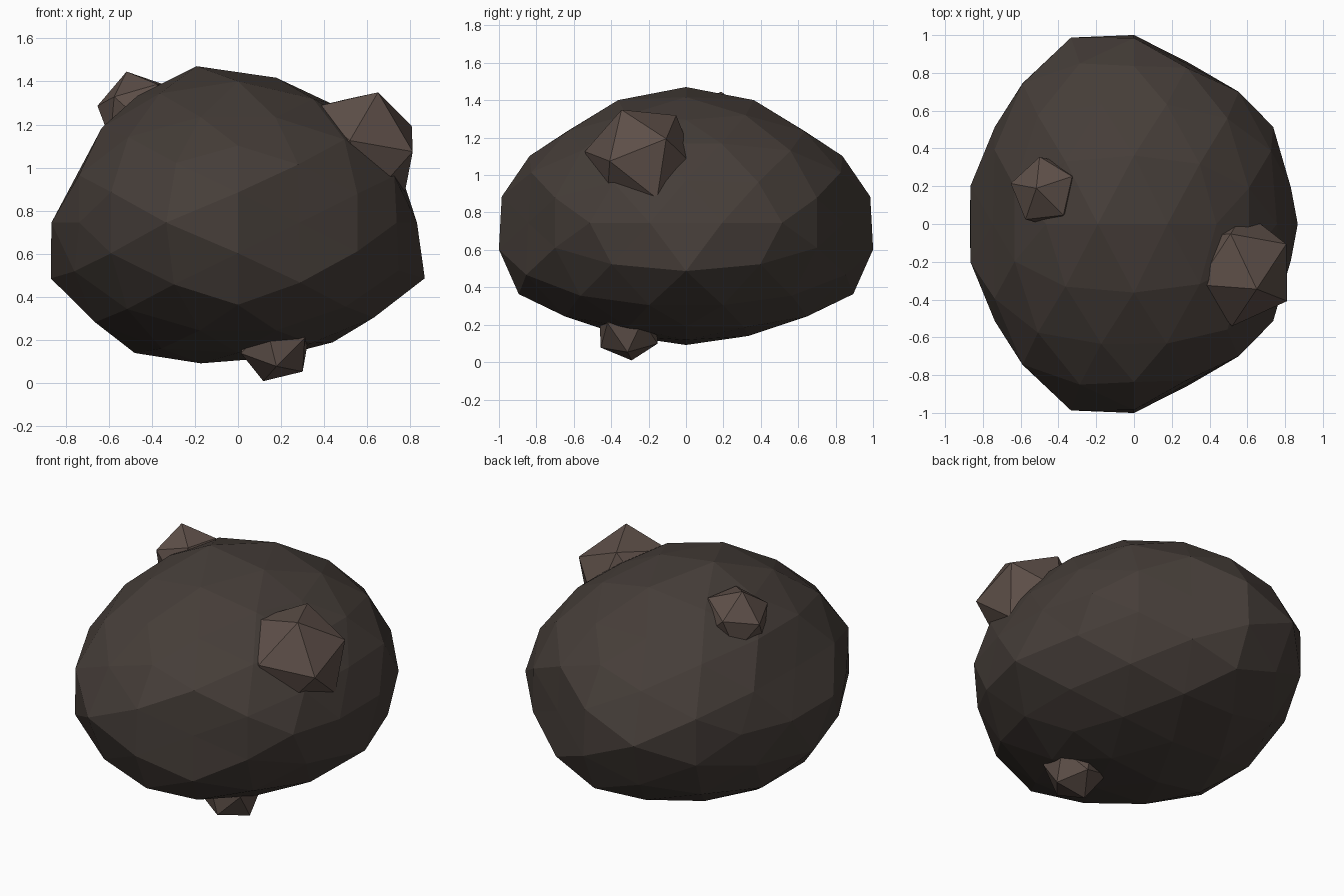
import bpy, bmesh
from mathutils import Vector, Matrix

if "Cube" in bpy.data.objects:
    bpy.data.objects.remove(bpy.data.objects["Cube"])


def material(name, color):
    m = bpy.data.materials.new(name)
    m.diffuse_color = color
    m.use_nodes = True
    m.node_tree.nodes["Principled BSDF"].inputs["Base Color"].default_value = m.diffuse_color
    return m


dark = material("dark_rock", (0.06, 0.047, 0.04, 1))
light = material("light_rock", (0.11, 0.078, 0.065, 1))


def finish(name, bm, mat):
    bmesh.ops.recalc_face_normals(bm, faces=bm.faces)
    me = bpy.data.meshes.new(name)
    bm.to_mesh(me)
    bm.free()
    me.materials.append(mat)
    ob = bpy.data.objects.new(name, me)
    bpy.context.collection.objects.link(ob)
    return ob


# Lumpiness of the boulder: direction (x, |y|, z) and radius there
LUMPS = [
    (.2, 0, .98, .88), (-.2, 0, .98, .95), (-.2, 0, -.98, .855), (.2, 0, -.98, .82),
    (.53, 0, .85, .83), (-.53, 0, .85, .887), (.53, 0, -.85, .837), (-.53, 0, -.85, .912),
    (.93, 0, -.36, .928), (-.93, 0, -.36, .93), (.93, 0, .36, .81), (-.93, 0, .36, .80),
    (-.98, .2, 0, .884), (.98, .2, 0, .848), (.85, .53, 0, .866), (-.85, .53, 0, .866),
    (.65, .73, 0, .848), (-.65, .73, 0, .907), (.36, .93, 0, .80), (-.36, .93, 0, .935),
    (0, .98, -.2, .904), (0, .98, .2, .89), (0, .85, -.53, .93), (-.33, .855, .4, .88),
    (0, .65, .73, .855), (0, .36, .93, .90), (0, .65, -.73, .875), (0, .36, -.93, .83),
]


def radius(d):
    p = Vector((d.x, abs(d.y), d.z))
    total = weight = 0.0
    for x, y, z, r in LUMPS:
        w = 1 / ((p - Vector((x, y, z))).length_squared + 1e-3) ** 2
        total += w * r
        weight += w
    return total / weight


# Boulder: icosahedron with each edge cut in three, pushed to the lumpy radius
bm = bmesh.new()
t = (1 + 5 ** .5) / 2
for a in (-1, 1):
    for b in (-t, t):
        for co in ((a, 0, b), (0, b, a), (b, a, 0)):
            bm.verts.new(co)
bmesh.ops.convex_hull(bm, input=bm.verts)
bmesh.ops.subdivide_edges(bm, edges=bm.edges[:], cuts=2, use_grid_fill=True)
bmesh.ops.triangulate(bm, faces=bm.faces[:])
for v in bm.verts:
    d = v.co.normalized()
    r = radius(d)
    v.co = Vector((d.x * r, d.y * r * 1.13, d.z * r * .78 + .745))
finish("boulder", bm, dark)


# Pebbles: icosahedra turned so one corner points at apex and the next at side
def pebble(name, centre, r, apex, side):
    c = Vector(centre)
    ez = (Vector(apex) - c).normalized()
    s = Vector(side) - c
    ex = (s - ez * s.dot(ez)).normalized()
    rot = Matrix((ex, ez.cross(ex), ez)).transposed().to_4x4()
    bm = bmesh.new()
    bmesh.ops.create_icosphere(bm, subdivisions=1, radius=r,
                               matrix=Matrix.Translation(c) @ rot)
    finish(name, bm, light)


pebble("pebble_right", (.553, -.238, 1.076), .309, (.65, -.345, 1.35), (.81, -.10, 1.19))
pebble("pebble_left", (-.46, .17, 1.255), .2, (-.52, .19, 1.455), (-.31, .27, 1.43))
pebble("pebble_bottom", (.172, -.308, .18), .18, (.116, -.29, .005), (.288, -.31, .03))
